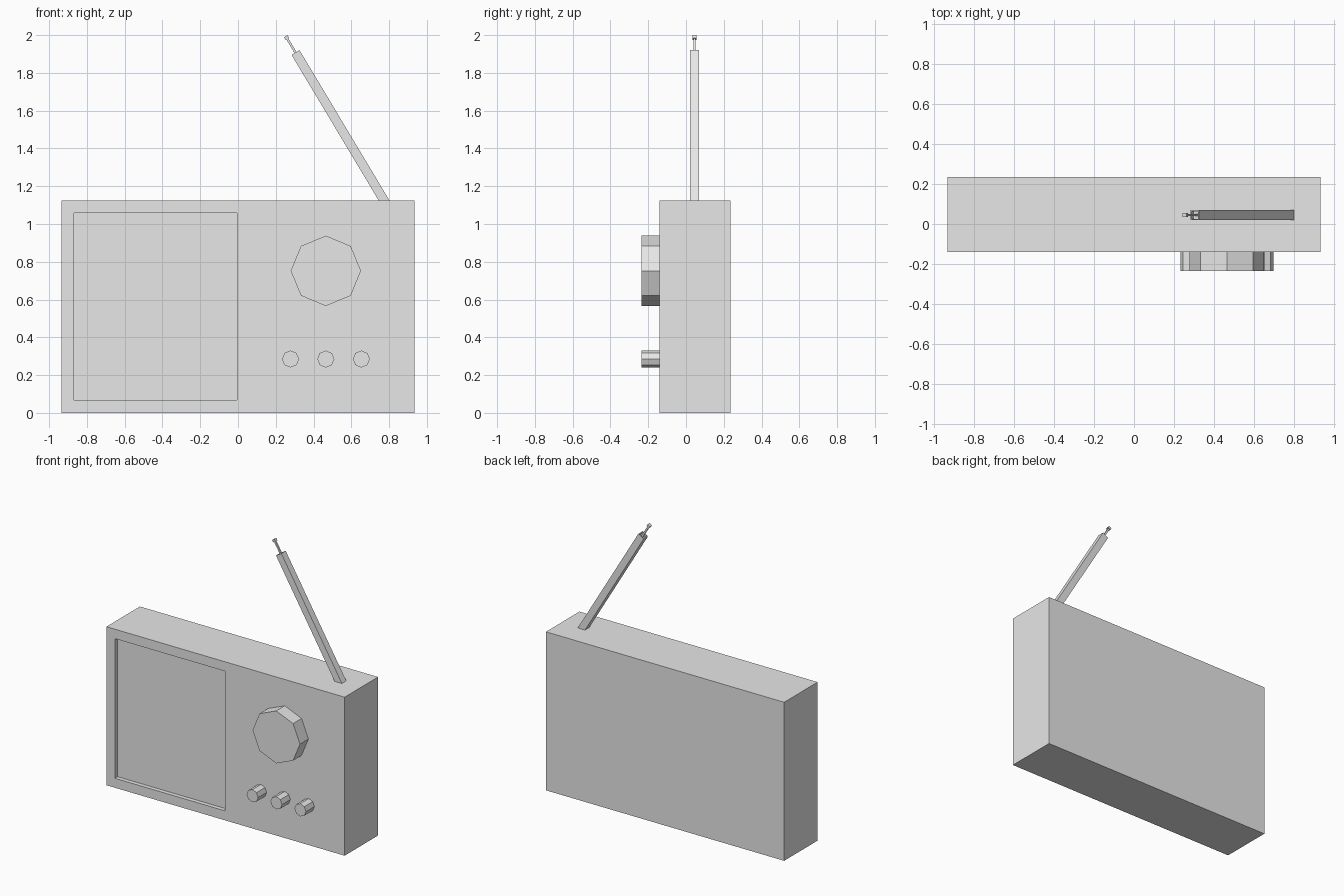
import bpy
import bmesh
from math import radians
from mathutils import Matrix, Vector

old = bpy.data.objects.get("Cube")
if old:
    bpy.data.objects.remove(old, do_unlink=True)

# One plain grey for every part
grey = bpy.data.materials.new("plain_grey")
grey.use_nodes = True
grey.diffuse_color = (0.8, 0.8, 0.8, 1)
grey.node_tree.nodes["Principled BSDF"].inputs["Base Color"].default_value = (0.8, 0.8, 0.8, 1)


def finish(name, bm):
    mesh = bpy.data.meshes.new(name)
    bm.to_mesh(mesh)
    bm.free()
    mesh.materials.append(grey)
    obj = bpy.data.objects.new(name, mesh)
    bpy.context.collection.objects.link(obj)
    return obj


def box(size, centre):
    bm = bmesh.new()
    bmesh.ops.create_cube(bm, size=1)
    bmesh.ops.scale(bm, vec=size, verts=bm.verts)
    bmesh.ops.translate(bm, vec=centre, verts=bm.verts)
    return bm


def sink(bm, face, border, depth):
    """Inset a face, then push its centre inwards."""
    bmesh.ops.inset_individual(bm, faces=[face], thickness=border)
    if depth:
        bmesh.ops.inset_individual(bm, faces=[face], thickness=0, depth=-depth)


# Case with a recessed speaker panel on the left half of the front
body = box((1.87, 0.375, 1.125), (0, 0.0475, 0.5625))
front = min(body.faces, key=lambda f: f.calc_center_median().y)
sink(body, front, 0.095, 0)
for v in front.verts:
    if v.co.x > 0:
        v.co.x = -0.005
sink(body, front, 0, 0.03)
finish("case", body)


# Eight-sided knobs on the front
def knob(name, x, z, radius):
    bm = bmesh.new()
    bmesh.ops.create_cone(bm, cap_ends=True, segments=8, radius1=radius,
                          radius2=radius, depth=0.1)
    place = Matrix.Translation((x, -0.185, z)) @ Matrix.Rotation(radians(90), 4, "X")
    bmesh.ops.transform(bm, matrix=place, verts=bm.verts)
    finish(name, bm)


knob("tuning_dial", 0.465, 0.752, 0.186)
for side, x in (("right", 0.278), ("middle", 0.465), ("left", 0.653)):
    knob("small_knob_" + side, x, 0.285, 0.045)

# Leaning telescopic antenna, each section measured along its axis
base = Vector((0.773, 0.045, 1.125))
lean = Matrix.Translation(base) @ Matrix.Rotation(radians(-30.9), 4, "Y")


def section(name, width, start, end, hollow=False):
    bm = box((width, width, end - start), (0, 0, (start + end) / 2))
    if hollow:
        top = max(bm.faces, key=lambda f: f.calc_center_median().z)
        sink(bm, top, 0.008, 0.02)
    bmesh.ops.transform(bm, matrix=lean, verts=bm.verts)
    finish(name, bm)


section("antenna_tube", 0.049, -0.05, 0.912, hollow=True)
section("antenna_rod", 0.012, 0.88, 1.0)
section("antenna_tip", 0.022, 0.996, 1.013)
